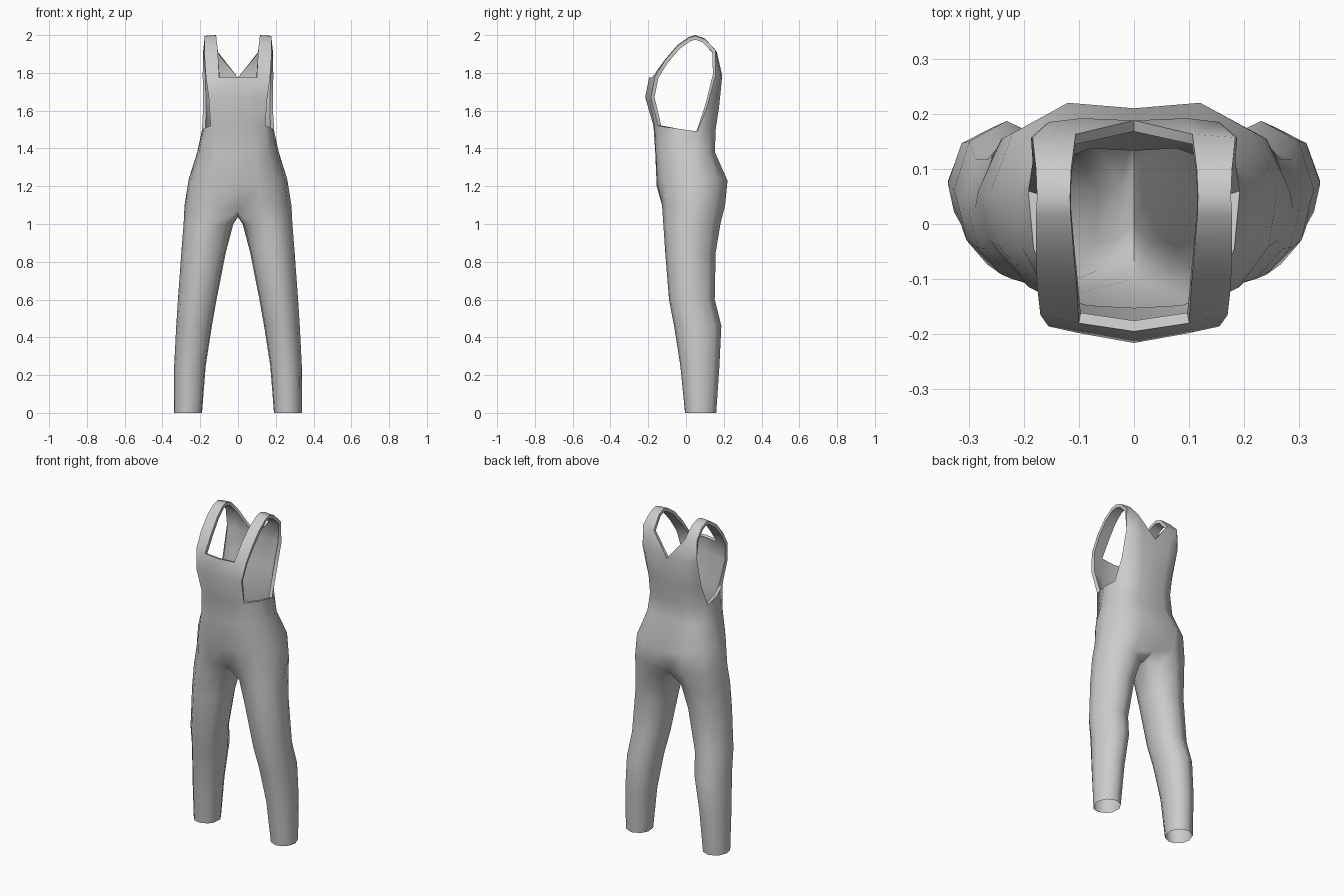
import bpy, bmesh, math
from mathutils import Vector

if "Cube" in bpy.data.objects:
    bpy.data.objects.remove(bpy.data.objects["Cube"])

bm = bmesh.new()


def face(*pts):
    """Add a face and its mirror image across x = 0."""
    bm.faces.new([bm.verts.new(p) for p in pts])
    bm.faces.new([bm.verts.new((-p[0], p[1], p[2])) for p in reversed(pts)])


def skin(low, high, closed=False):
    """Quads between two rows of equal length."""
    n = len(low)
    for i in range(n if closed else n - 1):
        j = (i + 1) % n
        face(low[i], low[j], high[j], high[i])


# Trouser leg rings: z, inner x, outer x, front y, back y
ANGLES = [-130, -90, -60, -30, 0, 45, 90, 130, 165, 205]
LEG = [(0, .188, .338, -.005, .16), (.25, .168, .338, -.03, .177),
       (.46, .135, .327, -.063, .187), (.6, .11, .318, -.09, .152),
       (.85, .06, .300, -.11, .157), (1.0, .02, .288, -.12, .182)]


def leg_ring(z, xi, xo, yf, yb):
    cx, cy, rx, ry = (xi + xo) / 2, (yf + yb) / 2, (xo - xi) / 2, (yb - yf) / 2
    return [(cx + rx * math.cos(math.radians(a)),
             cy + ry * math.sin(math.radians(a)), z) for a in ANGLES]


# Hip rows run from front centre round the side to back centre
crotch = [(0, -.10, 1.07), (.11, -.127, 1.1), (.2, -.105, 1.1), (.262, -.03, 1.1),
          (.283, .06, 1.1), (.24, .155, 1.1), (.12, .207, 1.1), (0, .165, 1.06)]
under = [(0, .10, 1.037), (0, 0, 1.037)]
hip = [(0, -.155, 1.2), (.11, -.15, 1.21), (.19, -.115, 1.23), (.245, -.04, 1.24),
       (.26, .06, 1.24), (.22, .165, 1.24), (.12, .22, 1.23), (0, .21, 1.21)]
belly = [(0, -.163, 1.38), (.09, -.16, 1.38), (.16, -.13, 1.38), (.205, -.04, 1.38),
         (.216, .05, 1.38), (.18, .12, 1.38), (.09, .153, 1.38), (0, .15, 1.38)]
waist = [(0, -.172, 1.52), (.09, -.167, 1.52), (.145, -.148, 1.52), (.182, -.045, 1.505),
         (.192, .06, 1.49), (.155, .13, 1.5), (.08, .157, 1.5), (0, .153, 1.5)]

rings = [leg_ring(*r) for r in LEG]
for a, b in zip(rings, rings[1:]):
    skin(a, b, True)
skin(rings[-1], crotch + under, True)
for a, b in zip([crotch, hip, belly], [hip, belly, waist]):
    skin(a, b)

# Bib
bib_mid = [(0, -.216, 1.67), (.10, -.198, 1.67), (.155, -.186, 1.67)]
bib_top = [(0, -.195, 1.775), (.10, -.18, 1.775), (.17, -.165, 1.78)]
skin(waist[:3], bib_mid)
skin(bib_mid, bib_top)

# Back panel with a V neckline
back_mid = [(.184, .112, 1.62), (.15, .152, 1.62), (.085, .175, 1.62), (0, .173, 1.62)]
back_top = [(.187, .157, 1.79), (.155, .185, 1.79), (.095, .192, 1.785), (0, .188, 1.775)]
strap_back = [(.184, .157, 1.92), (.106, .163, 1.91)]
skin(waist[4:], back_mid)
skin(back_mid, back_top)
face(back_top[2], back_top[3], strap_back[1])
face(back_top[1], back_top[2], strap_back[1], strap_back[0])
face(back_top[0], back_top[1], strap_back[0])

# Shoulder straps: inner x, outer x, y, z from bib to back
STRAP = [(.104, .176, -.112, 1.87), (.11, .178, -.045, 1.948), (.115, .178, .015, 1.99),
         (.116, .176, .05, 2.0), (.114, .178, .1, 1.982)]
rows = [bib_top[1:]] + [[(xi, y, z), (xo, y, z - .004)] for xi, xo, y, z in STRAP]
rows.append(strap_back[::-1])
for a, b in zip(rows, rows[1:]):
    skin(a, b)

bmesh.ops.remove_doubles(bm, verts=bm.verts, dist=.0005)
bm.normal_update()

# Cloth thickness: lining behind the upper part, closed along the open edges
upper = [f for f in bm.faces if min(v.co.z for v in f.verts) > 1.37]
rim = [e for e in bm.edges if e.is_boundary and min(v.co.z for v in e.verts) > 1.4]
rim_pairs = []
for e in rim:
    loop = e.link_loops[0]
    rim_pairs.append((loop.vert, loop.link_loop_next.vert))
inner = {}
for v in {v for f in upper for v in f.verts}:
    depth = .004 if v.co.z < 1.4 else .02
    inner[v] = v.co - v.normal * depth
inner = {v: bm.verts.new(co) for v, co in inner.items()}
for f in upper:
    bm.faces.new([inner[v] for v in reversed(f.verts)])
for a, b in rim_pairs:
    bm.faces.new([b, a, inner[a], inner[b]])

mesh = bpy.data.meshes.new("overalls")
bm.to_mesh(mesh)
bm.free()
overalls = bpy.data.objects.new("overalls", mesh)
bpy.context.collection.objects.link(overalls)

cloth = bpy.data.materials.new("grey cloth")
cloth.diffuse_color = (.6, .6, .6, 1)
cloth.use_nodes = True
cloth.node_tree.nodes["Principled BSDF"].inputs["Base Color"].default_value = cloth.diffuse_color
mesh.materials.append(cloth)

bpy.context.view_layer.objects.active = overalls
overalls.select_set(True)
bpy.ops.object.shade_smooth_by_angle(angle=math.radians(60))
